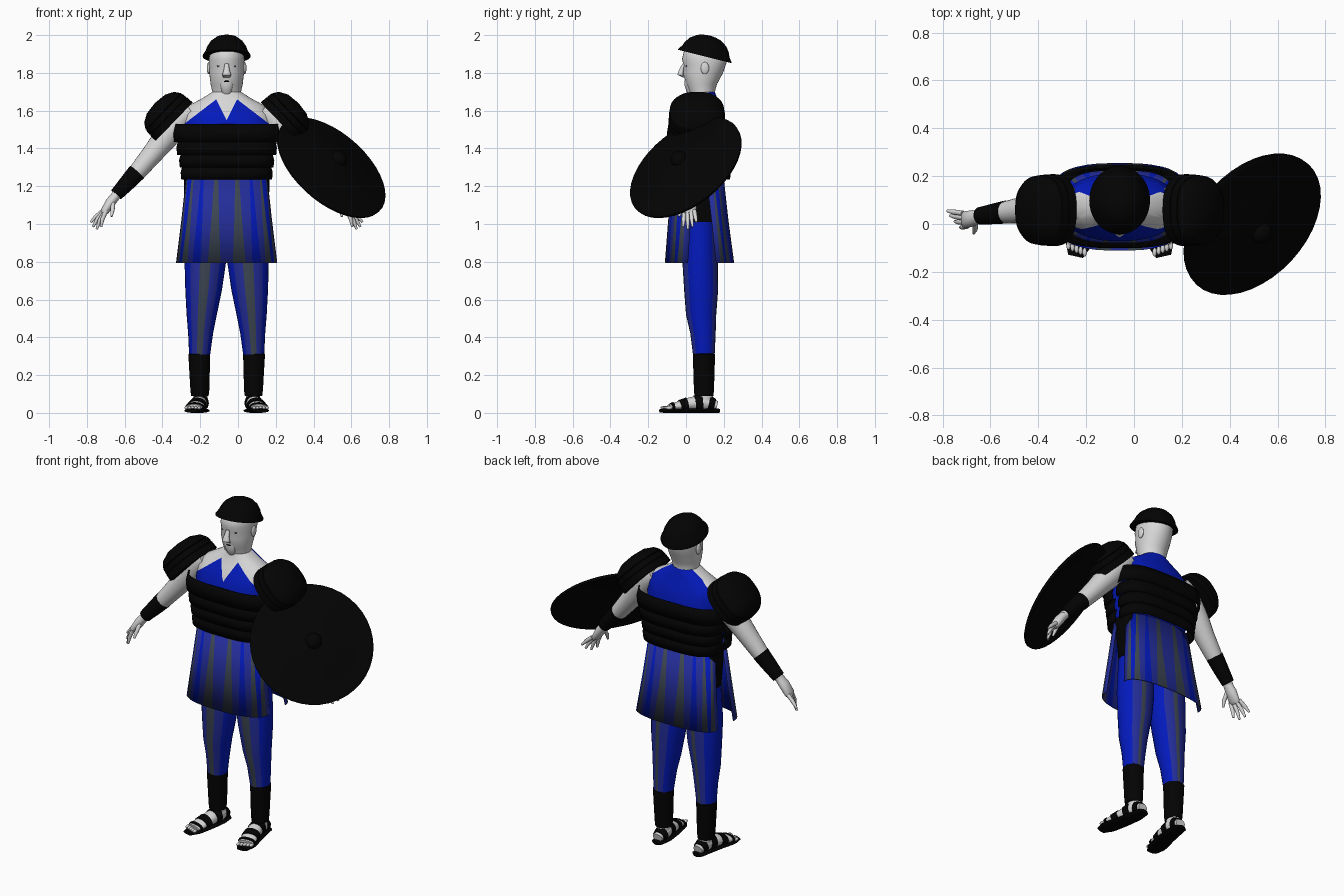
import bpy, bmesh, math
from mathutils import Vector

if "Cube" in bpy.data.objects:
    bpy.data.objects.remove(bpy.data.objects["Cube"])

CX = -0.06          # the body's own centre line
Y, Z = Vector((0, 1, 0)), Vector((0, 0, 1))
made = []


def material(name, rgb):
    m = bpy.data.materials.new(name)
    m.use_nodes = True
    m.diffuse_color = (*rgb, 1)
    m.node_tree.nodes["Principled BSDF"].inputs["Base Color"].default_value = (*rgb, 1)
    return m


MATS = {
    "s": material("pale skin", (0.68, 0.68, 0.68)),
    "k": material("black leather", (0.001, 0.001, 0.001)),
    "b": material("bright blue cloth", (0.001, 0.01, 0.5)),
    "i": material("indigo cloth", (0.017, 0.026, 0.32)),
    "g": material("slate stripe", (0.045, 0.06, 0.085)),
}


def finish(name, bm, keys):
    bmesh.ops.recalc_face_normals(bm, faces=bm.faces)
    me = bpy.data.meshes.new(name)
    bm.to_mesh(me)
    bm.free()
    for k in keys:
        me.materials.append(MATS[k])
    ob = bpy.data.objects.new(name, me)
    bpy.context.collection.objects.link(ob)
    made.append(ob)
    return ob


def boxy(v, power):
    return math.copysign(abs(v) ** power, v)


def tube_mesh(pts, ref=Y, axis=None, pattern="s", seg=24, power=1.0):
    """Loft rings (x, y, z, ra, rb) along a path; pattern colours columns, low power squares the rings."""
    bm = bmesh.new()
    keys = sorted(set(pattern))
    rings = []
    for n, p in enumerate(pts):
        c = Vector(p[:3])
        t = axis or (Vector(pts[min(n + 1, len(pts) - 1)][:3]) - Vector(pts[max(n - 1, 0)][:3])).normalized()
        a = ref.cross(t).normalized()
        b = t.cross(a)
        rings.append([bm.verts.new(c + a * p[3] * boxy(math.cos(q), power) + b * p[4] * boxy(math.sin(q), power))
                      for q in (2 * math.pi * j / seg for j in range(seg))])
    for r0, r1 in zip(rings, rings[1:]):
        for j in range(seg):
            k = (j + 1) % seg
            f = bm.faces.new((r0[j], r0[k], r1[k], r1[j]))
            f.material_index = keys.index(pattern[j * len(pattern) // seg])
    bm.faces.new(rings[0][::-1])
    bm.faces.new(rings[-1])
    return bm, keys


def tube(name, pts, **kw):
    return finish(name, *tube_mesh(pts, **kw))


def lathe(name, profile, key, loc, sy=1.0, power=1.0):
    ob = tube(name, [(0, 0, h, r, r * sy) for r, h in profile], axis=Z, pattern=key, seg=40, power=power)
    ob.location = loc
    return ob


def panel(name, rows, side, pattern, cols=36, power=0.8, wedge=0.0):
    """Curved plate on the front (side 1) or back (side -1); rows are (z, half width, edge y, depth).
    Wedge narrows every second column towards the first row."""
    bm = bmesh.new()
    keys = sorted(set(pattern))
    grid = []
    for n, (z, hw, ye, d) in enumerate(rows):
        shift = wedge * (1 - 1.4 * n / (len(rows) - 1))
        line = []
        for j in range(cols + 1):
            q = math.pi * (j / cols - 0.5)
            if 0 < j < cols:
                q += shift if j % 2 else -shift
            line.append(bm.verts.new((CX + hw * boxy(math.sin(q), power),
                                      ye - side * d * max(math.cos(q), 0) ** power, z)))
        grid.append(line)
    for r0, r1 in zip(grid, grid[1:]):
        for j in range(cols):
            f = bm.faces.new((r0[j], r0[j + 1], r1[j + 1], r1[j]))
            f.material_index = keys.index(pattern[j * len(pattern) // cols])
    ob = finish(name, bm, keys)
    mod = ob.modifiers.new("thickness", "SOLIDIFY")
    mod.thickness = 0.006
    return ob


def ball(name, loc, scale, key):
    bm = bmesh.new()
    bmesh.ops.create_uvsphere(bm, u_segments=20, v_segments=12, radius=1)
    ob = finish(name, bm, key)
    ob.location, ob.scale = loc, scale
    return ob


# Torso: tunic with a V neck, high back and bare shoulders, cut along straight seams
bm, _ = tube_mesh([(CX, .075, .95, .19, .085), (CX, .075, 1.1, .2, .1), (CX, .07, 1.24, .208, .125),
                   (CX, .07, 1.4, .23, .14), (CX, .07, 1.5, .245, .142), (CX, .075, 1.58, .235, .122),
                   (CX, .08, 1.63, .195, .095), (CX, .085, 1.665, .13, .08), (CX, .085, 1.7, .075, .068)],
                  axis=Z, seg=48, power=.88)
seams = [((0, .12, 0), (0, 1, 0))]
for s in (-1, 1):
    seams += [((CX + s * .055, 0, 1.66), (s * .13, 0, .17)), ((CX + s * .13, 0, 1.66), (s * .13, 0, .17)),
              ((CX, 0, 1.55), (s * .11, 0, -.055))]
for co, no in seams:
    bmesh.ops.bisect_plane(bm, geom=bm.verts[:] + bm.edges[:] + bm.faces[:], plane_co=co, plane_no=no)
for f in bm.faces:
    c = f.calc_center_median()
    u = abs(c.x - CX)
    back = c.y > .12
    under = c.z < 1.53 or .13 * (u - (.13 if back else .055)) + .17 * (c.z - 1.66) < 0
    in_v = not back and u < (c.z - 1.55) / 2
    f.material_index = 1 if under and not in_v else 0
finish("torso", bm, "sb")

# Head and face
tube("head", [(CX, .085, 1.6, .085, .075), (CX, .09, 1.67, .078, .068), (CX, .085, 1.7, .076, .068),
              (CX, .082, 1.74, .085, .082), (CX, .09, 1.8, .092, .106), (CX, .1, 1.845, .094, .112),
              (CX, .098, 1.87, .094, .12), (CX, .1, 1.92, .088, .11), (CX, .1, 1.96, .05, .06)], axis=Z, seg=32)
tube("nose", [(CX, -.01, 1.85, .01, .008), (CX, -.024, 1.815, .016, .014), (CX, -.03, 1.79, .024, .016),
              (CX, -.008, 1.775, .018, .008)], axis=Z, seg=12)
tube("chin_beard", [(CX, .008, 1.77, .03, .014), (CX, .012, 1.735, .034, .02),
                    (CX, .022, 1.7, .026, .018), (CX, .035, 1.665, .008, .008)], axis=Z, seg=16)
ball("mouth", (CX, -.003, 1.755), (.016, .006, .005), "k")
for s, side in ((-1, "right"), (1, "left")):
    ball(side + "_ear", (CX + s * .095, .1, 1.825), (.01, .022, .032), "s")
    ball(side + "_eye", (CX + s * .036, .004, 1.836), (.015, .007, .006), "g")

# Helmet
cap = lathe("helmet", [(.127, -.006), (.127, -.002), (.112, .022), (.104, .045), (.086, .073), (.056, .096),
                       (.028, .105), (.001, .108)], "k", (CX, .1, 1.893), 1.15)
cap.rotation_euler.x = math.radians(-14)

# Banded cuirass, front and back
BANDS = ((1.235, 1.31, .24), (1.3, 1.375, .248), (1.365, 1.445, .262), (1.435, 1.53, .28))
for n, (z0, z1, hw) in enumerate(BANDS, 1):
    for side, word, edge in ((1, "front", .055), (-1, "back", .09)):
        d = .14 + n * .003
        panel(f"{word}_armour_band_{n}", [(z0, hw, edge, d), ((z0 + z1) / 2, hw + .004, edge, d + .004),
                                          (z1, hw - .006, edge, d - .004)], side, "k", power=.65)

# Split skirt with pleats that widen downwards
PLEATS = "igbgibigigibigbgi"
panel("front_skirt", [(1.25, .215, .04, .11), (1.02, .24, .025, .12), (.795, .268, .01, .122)], 1, PLEATS,
      cols=17, wedge=.05)
panel("back_skirt", [(1.25, .215, .11, .09), (1.02, .24, .135, .09), (.795, .268, .16, .095)], -1, PLEATS,
      cols=17, wedge=.05)


def limb(name, s, pts, **kw):
    """Tube given with sideways distances from the centre line, for either side."""
    return tube(name, [(CX + s * p[0], *p[1:]) for p in pts], **kw)


FOOT = [(.135, .165, .04, .03, .022), (.137, .1, .055, .04, .045), (.15, .02, .048, .043, .034),
        (.168, -.06, .034, .046, .02), (.174, -.09, .03, .044, .014)]
for s, side in ((-1, "right"), (1, "left")):
    # Arm, bracer and hand
    limb(side + "_arm", s, [(.19, .08, 1.6, .06, .07), (.24, .08, 1.565, .075, .08), (.31, .075, 1.475, .068, .07),
                            (.39, .06, 1.375, .056, .058), (.465, .05, 1.285, .048, .048),
                            (.57, .035, 1.17, .028, .03), (.592, .03, 1.145, .024, .028)])
    limb(side + "_bracer", s, [(.475, .05, 1.275, .049, .048), (.52, .043, 1.225, .044, .044),
                               (.585, .034, 1.155, .035, .036)], pattern="k")
    limb(side + "_palm", s, [(.582, .03, 1.155, .024, .026), (.615, .024, 1.115, .027, .034),
                             (.645, .017, 1.068, .022, .036), (.653, .015, 1.055, .012, .03)])
    for n, (y, tip) in enumerate(((.045, (.72, .055, 1.01)), (.026, (.708, .035, .985)),
                                  (.007, (.688, .01, .972)), (-.01, (.665, -.015, .985)))):
        u = .656 - n * .006
        mid = ((u + tip[0]) / 2 + .006, (y + tip[1]) / 2, (1.065 + tip[2]) / 2)
        limb(f"{side}_finger_{n + 1}", s, [(u, y, 1.07, .011, .011), (*mid, .011, .011), (*tip, .006, .006)], seg=10)
    limb(side + "_thumb", s, [(.602, .005, 1.11, .012, .012), (.604, -.022, 1.075, .011, .011),
                              (.61, -.038, 1.04, .006, .006)], seg=10)

    # Shoulder guard: squared dome over flared bands
    guard = lathe(side + "_shoulder_guard", [(.142, -.03), (.14, .01), (.134, .012), (.139, .014), (.136, .044),
                                             (.13, .046), (.134, .05), (.114, .08), (.07, .104), (.001, .112)],
                  "k", (CX + s * .3, .058, 1.562), sy=1.06, power=.78)
    guard.rotation_euler.y = s * math.radians(46)

    # Trouser leg with stripes, hip flap and greave
    limb(side + "_leg", s, [(.11, .075, 1.05, .1, .085), (.113, .075, .8, .11, .094), (.122, .08, .65, .097, .09),
                            (.132, .08, .52, .08, .08), (.138, .09, .42, .066, .067), (.144, .095, .29, .054, .056)],
         axis=Z, pattern="bbbiigiibbbbbbbiiggiibbb")
    limb(side + "_hip_flap", s, [(.19, .09, 1.01, .024, .062), (.198, .09, 1.12, .026, .066),
                                 (.202, .085, 1.26, .026, .07)], axis=Z, pattern="k")
    limb(side + "_greave", s, [(.142, .095, .09, .046, .05), (.142, .095, .12, .05, .053),
                               (.145, .095, .31, .058, .059), (.145, .095, .316, .052, .053)], axis=Z, pattern="k")

    # Sandalled foot
    limb(side + "_ankle", s, [(.138, .1, .05, .036, .045), (.14, .097, .13, .038, .042)], axis=Z)
    limb(side + "_foot", s, FOOT, ref=Z)
    limb(side + "_sole", s, [(.135, .18, .011, .02, .01)] + [(u, y, .012, r + .008, .012) for u, y, _, r, _ in FOOT]
         + [(.184, -.135, .011, .032, .01)], ref=Z, pattern="k")
    for n in range(5):
        u, y = .146 + n * .017, -.118 + n * .007
        ball(f"{side}_toe_{n + 1}", (CX + s * u, y, .027), (.009, .018, .009), "s")
    for n, (p, q) in enumerate(zip(FOOT[:-1], FOOT[1:]), 1):
        mix = [[a + (b - a) * t for a, b in zip(p, q)] for t in (.2, .68)]
        limb(f"{side}_sandal_strap_{n}", s, [(u, y, z, a + .005, b + .005) for u, y, z, a, b in mix],
             ref=Z, pattern="k")

# Round shield with rim and boss, facing forward, outward and up
shield = lathe("shield", [(.001, .055), (.2, .034), (.315, -.004), (.342, -.006), (.344, .006), (.33, .014),
                          (.32, .014), (.2, .052), (.045, .074), (.042, .09), (.026, .106), (.001, .112)],
               "k", (.493, 0, 1.297))
shield.rotation_euler = Vector((.56, -.52, .64)).to_track_quat("Z", "Y").to_euler()

# Smooth surfaces, keeping hard edges
bpy.ops.object.select_all(action="DESELECT")
for ob in made:
    ob.select_set(True)
bpy.context.view_layer.objects.active = made[0]
bpy.ops.object.shade_smooth_by_angle(angle=math.radians(40))
